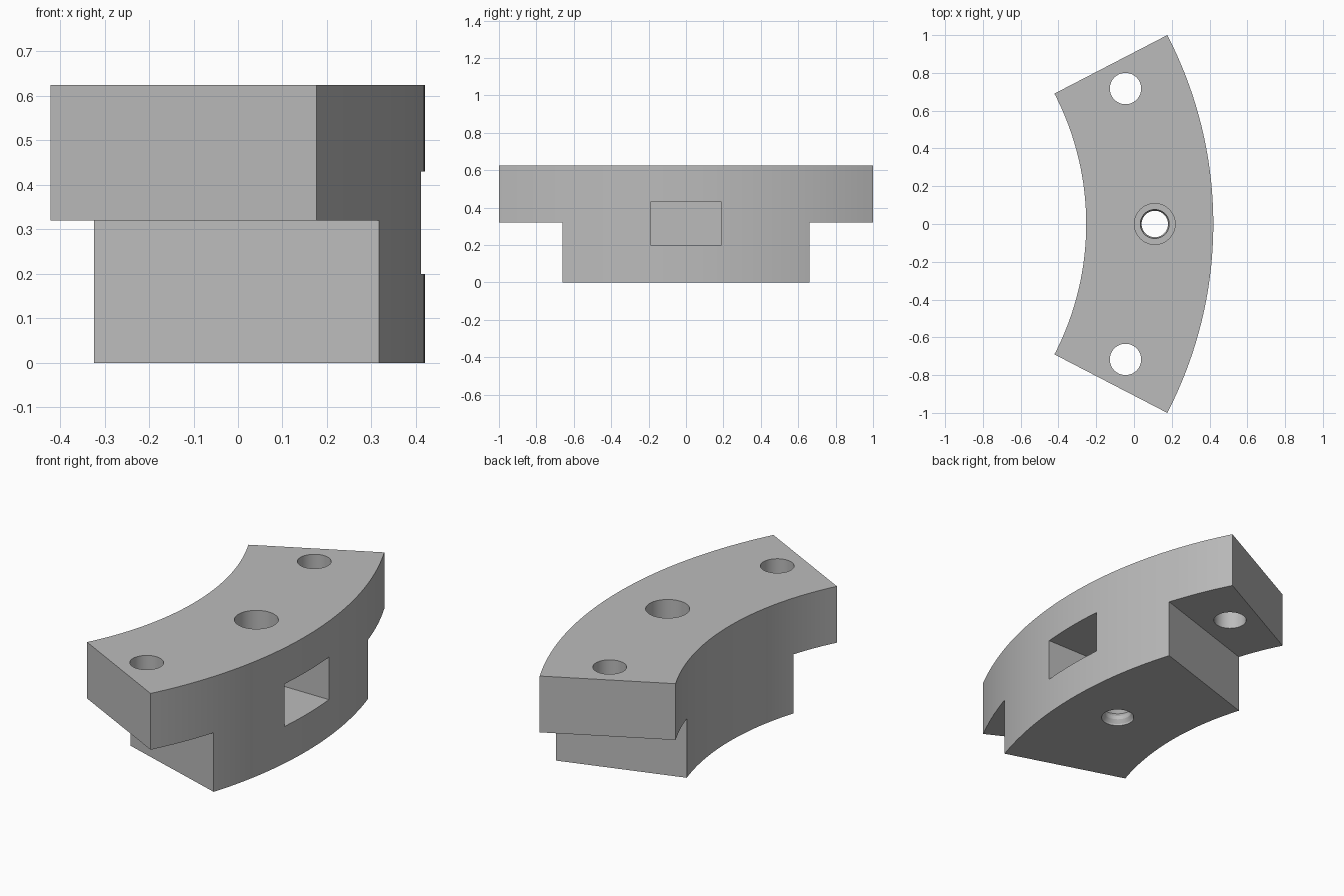
import bpy, bmesh
from math import sin, cos, radians, pi

cube = bpy.data.objects.get("Cube")
if cube:
    bpy.data.objects.remove(cube, do_unlink=True)

AXIS_X = -1.753            # centre of the curved block's arcs
R_IN, R_OUT = 1.5, 2.173
HALF, FOOT = 27.4, 17.7    # half angles of the top and the foot
STEP_Z, TOP_Z = 0.32, 0.625
BOLT_X = 0.11

grey = bpy.data.materials.new("plain grey")
grey.use_nodes = True
grey.diffuse_color = (0.5, 0.5, 0.5, 1)
grey.node_tree.nodes["Principled BSDF"].inputs["Base Color"].default_value = (0.5, 0.5, 0.5, 1)


def make_object(name, bm):
    bmesh.ops.recalc_face_normals(bm, faces=bm.faces)
    mesh = bpy.data.meshes.new(name)
    bm.to_mesh(mesh)
    bm.free()
    mesh.materials.append(grey)
    obj = bpy.data.objects.new(name, mesh)
    bpy.context.collection.objects.link(obj)
    return obj


def sector(name, r0, r1, a0, a1, z0, z1, steps):
    """Solid slice of a ring between two angles."""
    bm = bmesh.new()
    angles = [radians(a0 + (a1 - a0) * i / steps) for i in range(steps + 1)]
    outline = [(r1, a) for a in angles] + [(r0, a) for a in reversed(angles)]
    base = bm.faces.new([bm.verts.new((AXIS_X + r * cos(a), r * sin(a), z0))
                         for r, a in outline])
    top = bmesh.ops.extrude_face_region(bm, geom=[base])["geom"]
    bmesh.ops.translate(bm, vec=(0, 0, z1 - z0),
                        verts=[v for v in top if isinstance(v, bmesh.types.BMVert)])
    return make_object(name, bm)


def turned(name, x, y, profile, sides=48):
    """Solid of revolution about a vertical axis from (radius, z) pairs."""
    bm = bmesh.new()
    rings = [[bm.verts.new((x + r * cos(2 * pi * i / sides),
                            y + r * sin(2 * pi * i / sides), z))
              for i in range(sides)] for r, z in profile]
    for low, high in zip(rings, rings[1:]):
        for i in range(sides):
            j = (i + 1) % sides
            bm.faces.new((low[i], low[j], high[j], high[i]))
    bm.faces.new(rings[0])
    bm.faces.new(rings[-1])
    return make_object(name, bm)


def box(name, x0, x1, y0, y1, z0, z1):
    bm = bmesh.new()
    bmesh.ops.create_cube(bm, size=1)
    bmesh.ops.scale(bm, vec=(x1 - x0, y1 - y0, z1 - z0), verts=bm.verts)
    bmesh.ops.translate(bm, vec=((x0 + x1) / 2, (y0 + y1) / 2, (z0 + z1) / 2), verts=bm.verts)
    return make_object(name, bm)


block = sector("curved_block", R_IN, R_OUT, -HALF, HALF, 0, TOP_Z, 48)
cutters = []

# Undercut and screw hole at each end
for side, label in ((1, "left"), (-1, "right")):
    cutters.append(sector(label + "_undercut", 1.3, 2.4, side * FOOT, side * 32,
                          -0.1, STEP_Z, 6))
    cutters.append(turned(label + "_screw_hole", -0.045, side * 0.717,
                          [(0.083, 0.2), (0.083, 0.7)]))

# Nut pocket opening in the outer face
cutters.append(box("nut_pocket", -0.08, 0.6, -0.19, 0.19, 0.2, 0.43))

# Wide bolt hole above the pocket, grooved narrow hole below it
cutters.append(turned("upper_bolt_hole", BOLT_X, 0, [(0.108, 0.35), (0.108, 0.7)]))
grooves = [(0.083, -0.05)]
for i in range(4):
    grooves += [(0.083, 0.01 + 0.06 * i), (0.07, 0.03 + 0.06 * i), (0.07, 0.05 + 0.06 * i)]
cutters.append(turned("lower_bolt_hole", BOLT_X, 0, grooves))

for cutter in cutters:
    cutter.hide_render = True
    cut = block.modifiers.new(cutter.name, "BOOLEAN")
    cut.operation = "DIFFERENCE"
    cut.solver = "EXACT"
    cut.object = cutter

# Bake the cuts, then drop the cutters
bpy.context.view_layer.update()
graph = bpy.context.evaluated_depsgraph_get()
final = bpy.data.meshes.new_from_object(block.evaluated_get(graph))
block.modifiers.clear()
block.data = final
for cutter in cutters:
    bpy.data.objects.remove(cutter, do_unlink=True)

bpy.ops.object.select_all(action="DESELECT")
block.select_set(True)
bpy.context.view_layer.objects.active = block
bpy.ops.object.shade_smooth_by_angle(angle=radians(25))
